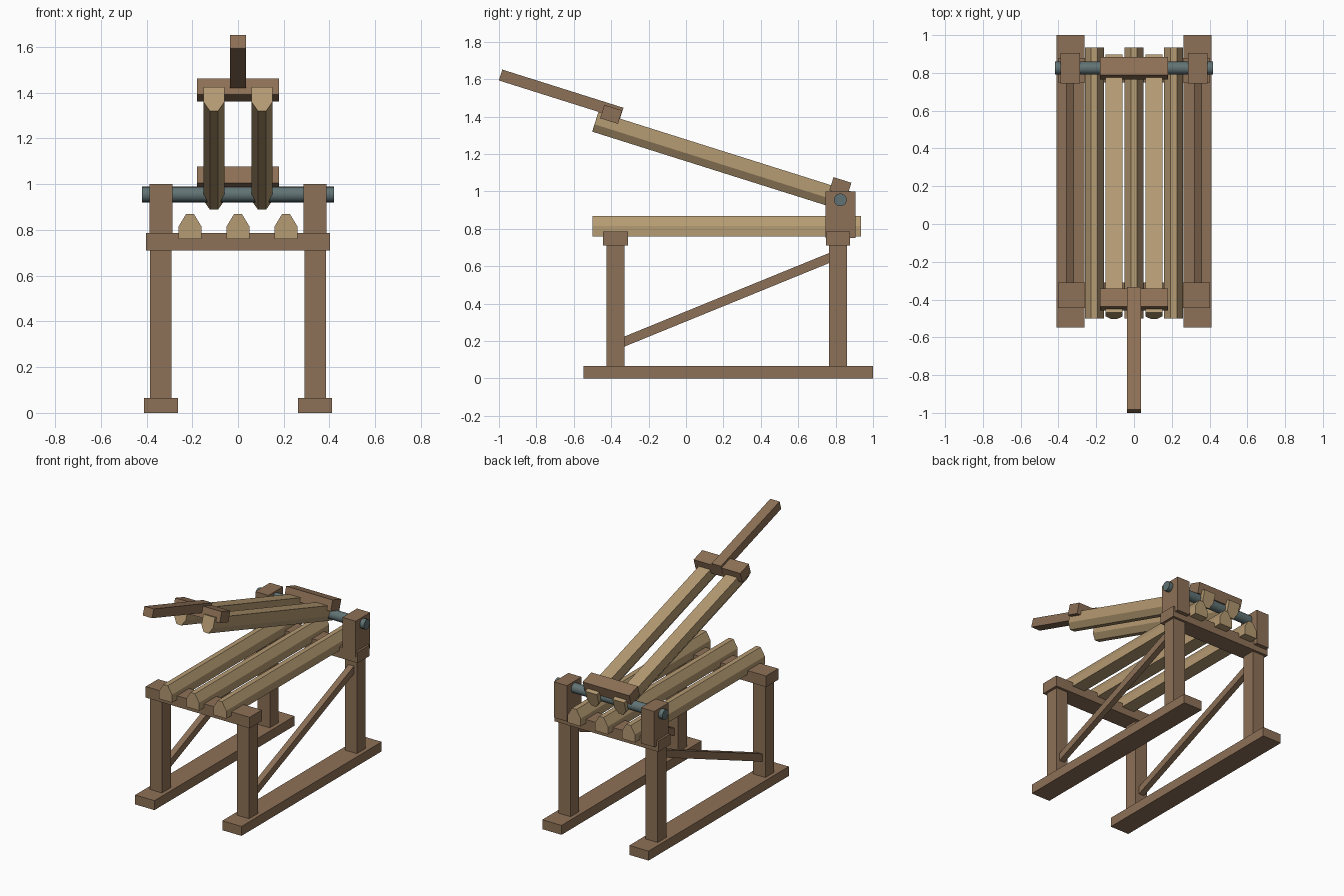
import bpy, bmesh
from math import radians, pi
from mathutils import Matrix

if "Cube" in bpy.data.objects:
    bpy.data.objects.remove(bpy.data.objects["Cube"])


def material(name, rgb):
    m = bpy.data.materials.new(name)
    m.diffuse_color = (*rgb, 1)
    m.use_nodes = True
    m.node_tree.nodes["Principled BSDF"].inputs["Base Color"].default_value = m.diffuse_color
    return m


FRAME = material("frame wood", (0.27, 0.165, 0.095))
BLADE = material("blade wood", (0.46, 0.325, 0.17))
METAL = material("pin metal", (0.12, 0.17, 0.175))


def finish(name, bm, mat, matrix=None):
    bmesh.ops.recalc_face_normals(bm, faces=bm.faces[:])
    me = bpy.data.meshes.new(name)
    bm.to_mesh(me)
    bm.free()
    me.materials.append(mat)
    ob = bpy.data.objects.new(name, me)
    bpy.context.collection.objects.link(ob)
    if matrix is not None:
        ob.matrix_world = matrix
    return ob


def extrude(name, points, offset, mat, matrix=None):
    bm = bmesh.new()
    face = bm.faces.new([bm.verts.new(p) for p in points])
    new = bmesh.ops.extrude_face_region(bm, geom=[face], use_keep_orig=True)["geom"]
    bmesh.ops.translate(bm, vec=offset, verts=[g for g in new if isinstance(g, bmesh.types.BMVert)])
    return finish(name, bm, mat, matrix)


def box(name, x, y, z, mat=FRAME, matrix=None):
    pts = [(x[0], y[0], z[0]), (x[1], y[0], z[0]), (x[1], y[0], z[1]), (x[0], y[0], z[1])]
    return extrude(name, pts, (0, y[1] - y[0], 0), mat, matrix)


def ridge(name, cx, y, half, flat, base, shoulder, tip, matrix=None):
    # bar with one bevelled edge; base/shoulder/tip are heights
    pts = [(-half, base), (half, base), (half, shoulder), (flat, tip), (-flat, tip), (-half, shoulder)]
    return extrude(name, [(cx + px, y[0], pz) for px, pz in pts], (0, y[1] - y[0], 0), BLADE, matrix)


def span(s, a, b):
    return tuple(sorted((s * a, s * b)))


# side frames
for s, side in ((-1, "left"), (1, "right")):
    box(side + "_foot", span(s, 0.262, 0.411), (-0.548, 1.0), (0, 0.066))
    leg_x = span(s, 0.29, 0.384)
    box(side + "_front_leg", leg_x, (-0.426, -0.328), (0.066, 0.72))
    box(side + "_back_leg", leg_x, (0.765, 0.861), (0.066, 0.72))
    box(side + "_pin_post", span(s, 0.286, 0.388), (0.745, 0.906), (0.75, 1.0))
    # diagonal brace between the legs
    xs = span(s, 0.318, 0.36)
    side_pts = [(-0.34, 0.166), (0.775, 0.621), (0.775, 0.675), (-0.34, 0.22)]
    extrude(side + "_brace", [(xs[0], py, pz) for py, pz in side_pts], (xs[1] - xs[0], 0, 0), FRAME)

# cross rails
box("front_rail", (-0.402, 0.402), (-0.445, -0.31), (0.71, 0.787))
box("back_rail", (-0.402, 0.402), (0.748, 0.878), (0.71, 0.787))

# fixed lower blades
for i, cx in enumerate((-0.21, 0, 0.21)):
    ridge(f"lower_blade_{i + 1}", cx, (-0.5, 0.935), 0.05, 0.017, 0.76, 0.815, 0.87)

# hinge pin
bm = bmesh.new()
bmesh.ops.create_cone(bm, cap_ends=True, segments=20, radius1=0.034, radius2=0.034, depth=0.838)
pin = finish("hinge_pin", bm, METAL, Matrix.Translation((0, 0.825, 0.955)) @ Matrix.Rotation(pi / 2, 4, "Y"))
bpy.context.view_layer.objects.active = pin
pin.select_set(True)
bpy.ops.object.shade_smooth_by_angle(angle=radians(40))

# swinging upper jaw, modelled flat around the pin and then tilted
tilt = Matrix.Translation((0, 0.825, 0.955)) @ Matrix.Rotation(radians(-17.5), 4, "X")
for s, side in ((-1, "left"), (1, "right")):
    ridge(side + "_upper_blade", s * 0.105, (-1.375, 0.058), 0.045, 0.018, 0.06, -0.01, -0.051, tilt)
box("jaw_front_bar", (-0.18, 0.18), (-1.356, -1.256), (0.03, 0.105), FRAME, tilt)
box("jaw_back_bar", (-0.18, 0.18), (-0.071, 0.029), (0.03, 0.105), FRAME, tilt)
box("handle", (-0.036, 0.036), (-1.933, -1.254), (0.06, 0.121), FRAME, tilt)
